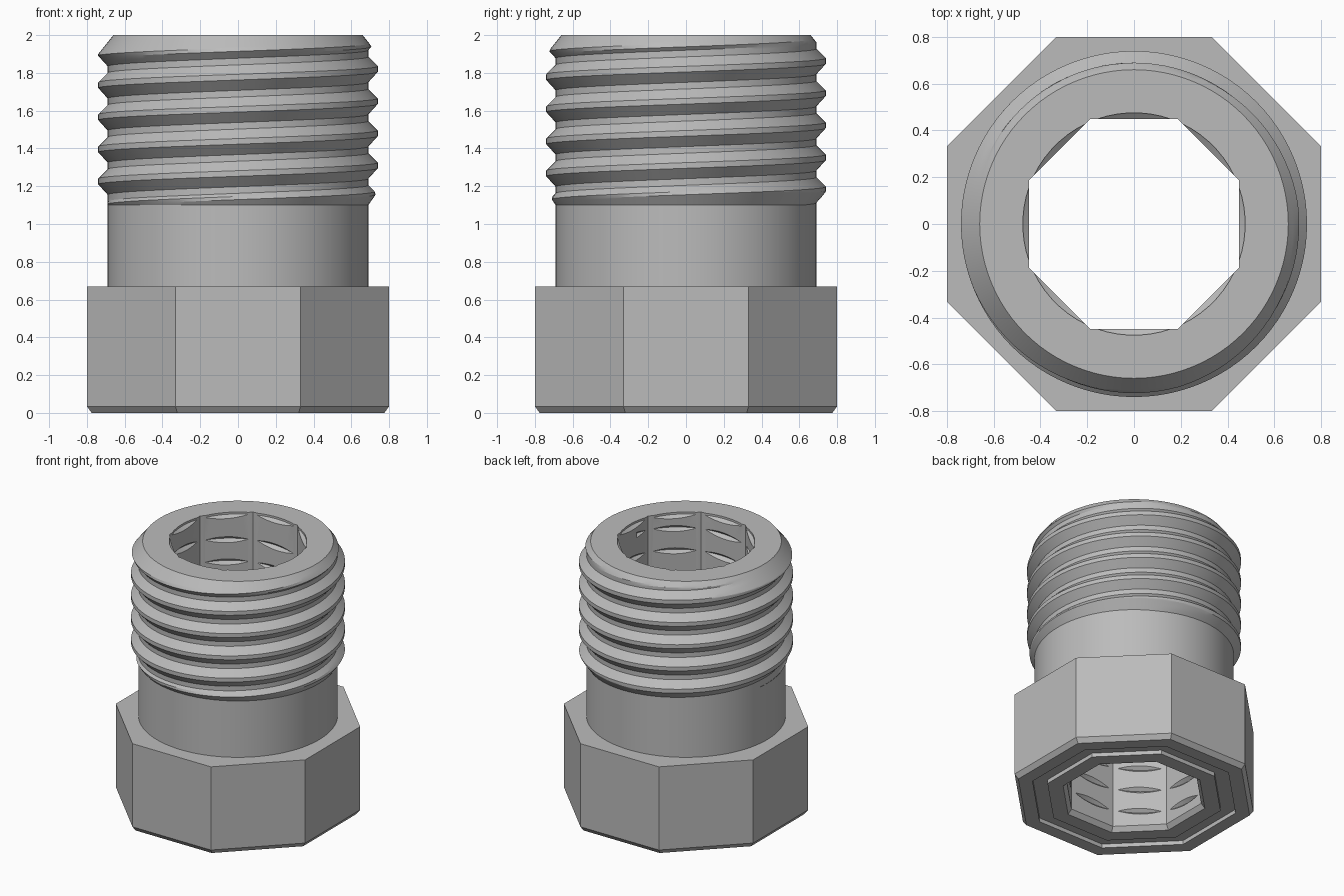
import bpy, bmesh
from math import pi, cos, sin, floor

cube = bpy.data.objects.get("Cube")
if cube:
    bpy.data.objects.remove(cube)

metal = bpy.data.materials.new("plain grey metal")
metal.use_nodes = True
grey = (0.5, 0.5, 0.5, 1)
metal.diffuse_color = grey
metal.node_tree.nodes["Principled BSDF"].inputs["Base Color"].default_value = grey

PITCH, COLLAR, TOP = 0.17, 0.67, 2.0
BORE, BORE_THREAD = 0.45, 0.475
COLS = 96


def finish(bm, name):
    bmesh.ops.recalc_face_normals(bm, faces=bm.faces)
    mesh = bpy.data.meshes.new(name)
    bm.to_mesh(mesh)
    bm.free()
    obj = bpy.data.objects.new(name, mesh)
    bpy.context.collection.objects.link(obj)
    mesh.materials.append(metal)
    return obj


def loft(bm, rings, closed=False):
    """Skin a list of vertex rings; cap both ends unless the loft loops."""
    pairs = list(zip(rings, rings[1:]))
    if closed:
        pairs.append((rings[-1], rings[0]))
    for a, b in pairs:
        n = len(a)
        for i in range(n):
            j = (i + 1) % n
            bm.faces.new((a[i], a[j], b[j], b[i]))
    if not closed:
        bm.faces.new(rings[0])
        bm.faces.new(rings[-1])


def turned(name, profile, sides, closed=False):
    """Polygonal turning: profile holds (apothem, height) pairs."""
    bm = bmesh.new()
    rings = []
    for apothem, z in profile:
        r = apothem / cos(pi / sides)
        rings.append([bm.verts.new((r * cos((i + 0.5) * 2 * pi / sides),
                                    r * sin((i + 0.5) * 2 * pi / sides), z))
                      for i in range(sides)])
    loft(bm, rings, closed)
    return finish(bm, name)


# Thread section: height offset within one pitch, radius
SECTION = [(0, 0.74), (0.015, 0.74), (0.065, 0.69), (0.10, 0.69), (0.155, 0.74), (PITCH, 0.74)]
CREST_Z = 1.31
RUNOUT = 1.10


def section_radius(offset):
    for (z0, r0), (z1, r1) in zip(SECTION, SECTION[1:]):
        if offset <= z1:
            return r0 + (r1 - r0) * (offset - z0) / (z1 - z0)
    return SECTION[-1][1]


def thread_radius(theta, z):
    phase = z - CREST_Z - PITCH * theta / (2 * pi)
    r = section_radius(phase - PITCH * floor(phase / PITCH))
    # Lead-in chamfer at the top, run-out at the bottom
    return min(r, 0.66 + 0.8 * (TOP - z), 0.69 + 0.7 * (z - RUNOUT))


# Threaded shank: rows follow the helix and are trimmed to the ends
def threaded_shank():
    bm = bmesh.new()
    steps = []
    for (z0, _), (z1, _) in zip(SECTION, SECTION[1:]):
        steps += [z0 + (z1 - z0) * k / 3 for k in range(3)]
    columns = []
    for c in range(COLS + 1):
        theta = 2 * pi * c / COLS
        column = [(0.69, COLLAR)]
        for turn in range(-3, 6):
            for s in steps:
                z = CREST_Z + PITCH * (turn + theta / (2 * pi)) + s
                z = max(RUNOUT, min(TOP, z))
                column.append((thread_radius(theta, z), z))
        columns.append([bm.verts.new((r * cos(theta), r * sin(theta), z)) for r, z in column])
    for a, b in zip(columns, columns[1:]):
        for i in range(len(a) - 1):
            bm.faces.new((a[i], b[i], b[i + 1], a[i + 1]))
    bmesh.ops.remove_doubles(bm, verts=bm.verts, dist=0.0003)
    bmesh.ops.holes_fill(bm, edges=[e for e in bm.edges if e.is_boundary], sides=0)
    return finish(bm, "threaded_shank")


# Helical cutter for the grooves inside the bore
def groove_cutter():
    bm = bmesh.new()
    rings = []
    per_turn, turns = 64, 11
    for i in range(per_turn * turns):
        t = 2 * pi * i / per_turn
        z = 0.04 + PITCH * i / per_turn
        rings.append([bm.verts.new((r * cos(t), r * sin(t), z + h))
                      for r, h in ((BORE_THREAD, 0), (0.40, 0.07), (0.40, -0.07))])
    loft(bm, rings)
    return finish(bm, "groove_cutter")


def cut(obj, cutters):
    for cutter in cutters:
        mod = obj.modifiers.new(cutter.name, "BOOLEAN")
        mod.operation, mod.solver, mod.object = "DIFFERENCE", "EXACT", cutter
        cutter.hide_render = True
        cutter.hide_set(True)


# Eight-sided head with a chamfered foot and a sealing groove underneath
head = turned("octagonal_head", [
    (0.775, 0), (0.80, 0.035), (0.80, COLLAR), (BORE, COLLAR), (BORE, 0.035), (0.475, 0),
    (0.58, 0), (0.58, 0.03), (0.68, 0.03), (0.68, 0)], 8, closed=True)
shank = threaded_shank()

bore_cutter = turned("bore_cutter", [(BORE, 0.5), (BORE, 2.2)], 8)
mouth_cutter = turned("mouth_cutter", [(0.42, 1.94), (0.475, 1.985), (0.475, 2.1)], 64)
grooves = groove_cutter()

cut(head, [grooves])
cut(shank, [bore_cutter, mouth_cutter, grooves])

# Apply the cuts, drop the cutters, then smooth the round surfaces
for obj in (head, shank):
    depsgraph = bpy.context.evaluated_depsgraph_get()
    mesh = bpy.data.meshes.new_from_object(obj.evaluated_get(depsgraph))
    obj.modifiers.clear()
    obj.data = mesh
for cutter in (bore_cutter, mouth_cutter, grooves):
    bpy.data.objects.remove(cutter)

bpy.ops.object.select_all(action="DESELECT")
for obj in (head, shank):
    obj.select_set(True)
bpy.context.view_layer.objects.active = shank
bpy.ops.object.shade_smooth_by_angle(angle=pi / 9)
